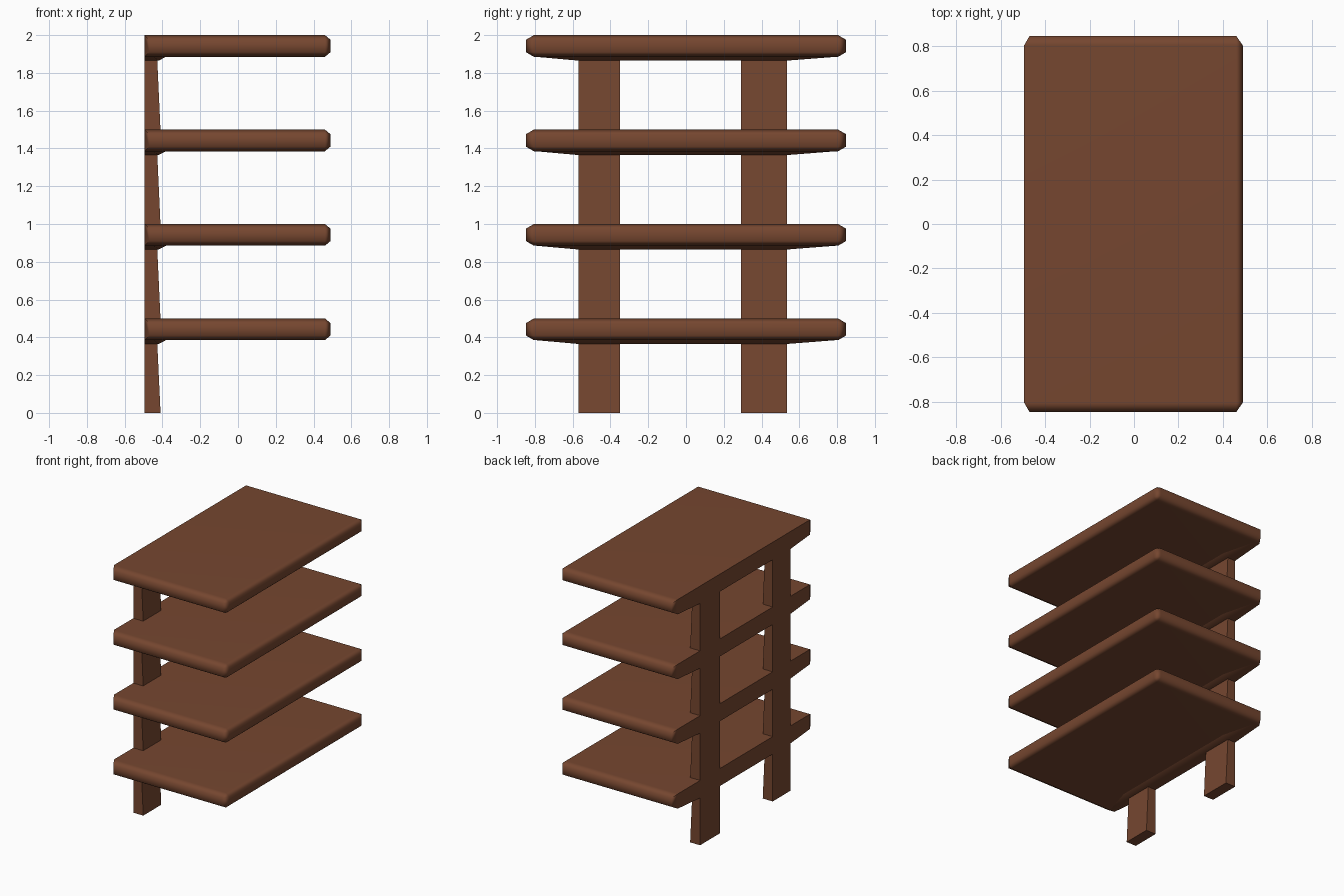
import bpy, bmesh, math

if "Cube" in bpy.data.objects:
    bpy.data.objects.remove(bpy.data.objects["Cube"])

wood = bpy.data.materials.new("brown wood")
wood.diffuse_color = (0.18, 0.062, 0.029, 1)
wood.use_nodes = True
wood.node_tree.nodes["Principled BSDF"].inputs["Base Color"].default_value = wood.diffuse_color

BACK = -0.495


def hull(name, points, angle=60):
    """Convex solid around the given points, softly shaded."""
    bm = bmesh.new()
    for p in points:
        bm.verts.new(p)
    bmesh.ops.convex_hull(bm, input=bm.verts[:])
    bmesh.ops.dissolve_limit(bm, angle_limit=0.01, verts=bm.verts[:], edges=bm.edges[:])
    bmesh.ops.recalc_face_normals(bm, faces=bm.faces[:])
    me = bpy.data.meshes.new(name)
    bm.to_mesh(me)
    bm.free()
    me.materials.append(wood)
    ob = bpy.data.objects.new(name, me)
    bpy.context.collection.objects.link(ob)
    bpy.ops.object.select_all(action='DESELECT')
    ob.select_set(True)
    bpy.context.view_layer.objects.active = ob
    bpy.ops.object.shade_smooth_by_angle(angle=math.radians(angle))
    # keep the broad faces flat and the chamfers soft
    wn = ob.modifiers.new("weighted normals", 'WEIGHTED_NORMAL')
    wn.keep_sharp = True
    return ob


for i in range(4):
    top = 0.5 * (i + 1)
    # shelf board: chamfered on the front and ends, square along the back
    pts = []
    for s in (-1, 1):
        for z in (top, top - 0.115):
            pts += [(BACK, s * 0.805, z), (0.46, s * 0.805, z)]
        for z in (top - 0.025, top - 0.09):
            pts += [(BACK, s * 0.805, z), (-0.47, s * 0.848, z),
                    (0.46, s * 0.848, z), (0.49, s * 0.805, z)]
    hull(f"shelf_{i + 1}", pts)

    # shallow rail under the back edge, tapering to the ends
    hi, lo = top - 0.114, top - 0.135
    rail = [(BACK, -0.805, hi), (BACK, 0.805, hi), (-0.45, -0.805, hi), (-0.45, 0.805, hi)]
    for y in (-0.57, 0.535):
        rail += [(BACK, y, lo), (-0.42, y, lo), (-0.38, y, hi)]
    hull(f"back_rail_{i + 1}", rail)

    # two post sections that get thinner upwards
    z0, z1 = max(0, top - 0.51), top - 0.12
    for side, y0, y1 in (("left", -0.57, -0.35), ("right", 0.29, 0.535)):
        post = []
        for y in (y0, y1):
            post += [(BACK, y, z0), (-0.41, y, z0), (BACK, y, z1), (-0.428, y, z1)]
        hull(f"{side}_post_{i + 1}", post)
